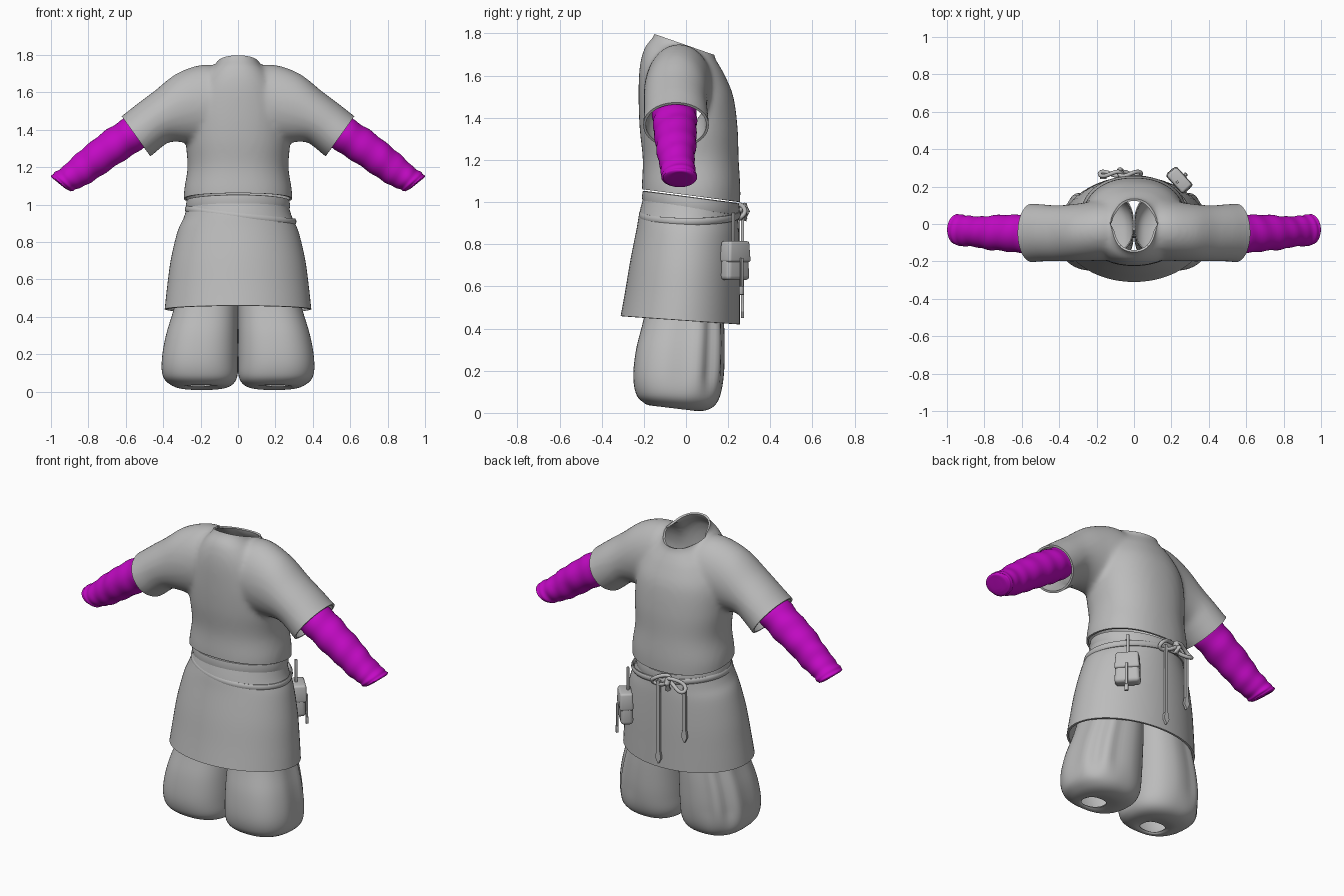
import bpy, bmesh, math
from mathutils import Vector as V, Matrix

if "Cube" in bpy.data.objects:
    bpy.data.objects.remove(bpy.data.objects["Cube"])


def mat(name, rgb):
    m = bpy.data.materials.new(name)
    m.diffuse_color = (*rgb, 1)
    m.use_nodes = True
    m.node_tree.nodes["Principled BSDF"].inputs["Base Color"].default_value = m.diffuse_color
    return m


GREY = mat("grey_cloth", (0.5, 0.5, 0.5))
PURPLE = mat("purple_cloth", (0.55, 0.003, 0.56))


def activate(ob):
    bpy.ops.object.select_all(action='DESELECT')
    ob.select_set(True)
    bpy.context.view_layer.objects.active = ob


def finish(name, bm, material=GREY, angle=50, wall=0):
    bmesh.ops.recalc_face_normals(bm, faces=bm.faces)
    me = bpy.data.meshes.new(name)
    bm.to_mesh(me)
    bm.free()
    ob = bpy.data.objects.new(name, me)
    bpy.context.collection.objects.link(ob)
    me.materials.append(material)
    activate(ob)
    if wall:
        mod = ob.modifiers.new("wall", 'SOLIDIFY')
        mod.thickness, mod.offset = wall, -1
        bpy.ops.object.modifier_apply(modifier="wall")
    bpy.ops.object.shade_smooth_by_angle(angle=math.radians(angle))
    return ob


def smooth_rows(rows, k=5):
    """Catmull-Rom interpolation between rows of numbers."""
    out = []
    for i in range(len(rows) - 1):
        a, b, c, d = (rows[max(0, min(len(rows) - 1, i + j))] for j in (-1, 0, 1, 2))
        for s in range(k):
            t = s / k
            out.append([0.5 * (2 * q + (r - p) * t + (2 * p - 5 * q + 4 * r - u) * t * t
                               + (3 * q - p - 3 * r + u) * t ** 3)
                        for p, q, r, u in zip(a, b, c, d)])
    return out + [list(rows[-1])]


def oval(c, a, b, n=48, p=1.0):
    def f(t):
        return math.copysign(abs(t) ** p, t)
    return [V(c) + V(a) * f(math.cos(2 * math.pi * i / n)) + V(b) * f(math.sin(2 * math.pi * i / n))
            for i in range(n)]


def level(row, n=48, p=1.0):
    """Horizontal ring from z, x0, x1, y0, y1, slope along y."""
    z, x0, x1, y0, y1, s = row
    h = (y1 - y0) / 2
    return oval(((x0 + x1) / 2, (y0 + y1) / 2, z), ((x1 - x0) / 2, 0, 0), (0, h, s * h), n, p)


def upright(row, n=40, p=1.0):
    """Ring across an arm from its top x,z, bottom x,z and y0, y1."""
    xt, zt, xb, zb, y0, y1 = row
    return oval(((xt + xb) / 2, (y0 + y1) / 2, (zt + zb) / 2),
                ((xt - xb) / 2, 0, (zt - zb) / 2), (0, (y1 - y0) / 2, 0), n, p)


def loft(bm, rings, cap0=True, cap1=True, closed=False):
    vs = [[bm.verts.new(p) for p in r] for r in rings]
    n = len(vs[0])
    pairs = list(zip(vs, vs[1:])) + ([(vs[-1], vs[0])] if closed else [])
    for a, b in pairs:
        for i in range(n):
            bm.faces.new((a[i], a[(i + 1) % n], b[(i + 1) % n], b[i]))
    if cap0:
        bm.faces.new(vs[0])
    if cap1:
        bm.faces.new(vs[-1])


def tube(name, pts, r, closed=False, flat=1.0):
    """Rope along points."""
    bm = bmesh.new()
    pts = [V(p) for p in pts]
    rings = []
    for i, p in enumerate(pts):
        if closed:
            d = pts[(i + 1) % len(pts)] - pts[i - 1]
        else:
            d = pts[min(i + 1, len(pts) - 1)] - pts[max(i - 1, 0)]
        side = d.cross(V((0.05, 0.1, 1))).normalized()
        rings.append(oval(p, side * r * flat, d.cross(side).normalized() * r, 10))
    loft(bm, rings, not closed, not closed, closed)
    return finish(name, bm)


# Tunic: torso and sleeves fused into one cloth shell, then opened at neck, cuffs and waist
bm = bmesh.new()
torso = [(0.93, -.285, .285, -.205, .255, 0), (1.06, -.29, .29, -.21, .258, 0),
         (1.2, -.27, .27, -.205, .25, 0), (1.35, -.28, .28, -.22, .245, 0),
         (1.5, -.27, .27, -.225, .225, 0), (1.62, -.22, .22, -.22, .185, -.1),
         (1.69, -.165, .165, -.195, .16, -.25), (1.745, -.115, .115, -.15, .135, -.35),
         (1.85, -.11, .11, -.14, .13, -.35)]
loft(bm, [level(r, p=0.9) for r in smooth_rows(torso)])
half = [(.16, 1.75, .15, 1.32, -.195, .13), (.32, 1.705, .27, 1.33, -.2, .11),
        (.45, 1.605, .36, 1.335, -.2, .1), (.55, 1.53, .41, 1.305, -.2, .105),
        (.62, 1.475, .47, 1.255, -.205, .11), (.7, 1.42, .55, 1.2, -.205, .115)]
mirrored = [(-a, b, -c, d, e, f) for a, b, c, d, e, f in reversed(half)]
loft(bm, [upright(r) for r in smooth_rows(mirrored + [(0, 1.7, 0, 1.35, -.19, .13)] + half)])
tunic = finish("fused_body", bm)
mod = tunic.modifiers.new("fuse", 'REMESH')
mod.mode, mod.voxel_size = 'VOXEL', 0.014
mod = tunic.modifiers.new("soften", 'SMOOTH')
mod.factor, mod.iterations = 0.5, 10
for m in ("fuse", "soften"):
    bpy.ops.object.modifier_apply(modifier=m)
bm = bmesh.new()
bm.from_mesh(tunic.data)
bpy.data.objects.remove(tunic)
for co, no in (((0, .03, 1.03), (0, -.13, -1)), ((0, 0, 1.745), (0, .35, 1)),
               ((.545, 0, 1.365), (.81, 0, -.58)), ((-.545, 0, 1.365), (-.81, 0, -.58))):
    bmesh.ops.bisect_plane(bm, geom=bm.verts[:] + bm.edges[:] + bm.faces[:],
                           plane_co=co, plane_no=no, clear_outer=True)
finish("tunic", bm, wall=0.012)

# Skirt of the tunic
skirt = [(1.02, -.262, .262, -.195, .24, -.13), (.93, -.29, .29, -.22, .248, -.1),
         (.85, -.325, .325, -.235, .252, -.08), (.7, -.36, .36, -.265, .255, -.07),
         (.55, -.38, .38, -.29, .255, -.07), (.44, -.392, .392, -.31, .255, -.07)]
bm = bmesh.new()
loft(bm, [level(r, 64) for r in smooth_rows(skirt)], False, False)
finish("skirt", bm, wall=0.012)

# Belt band, wrapped at a slight tilt
belt = [(z, -x, x, -.205 - e, .25 + e, -.13) for z, x, e in
        ((.965, .262, -.01), (.968, .274, 0), (.995, .279, .004), (1.022, .274, 0), (1.025, .262, -.01))]
bm = bmesh.new()
loft(bm, [level(r, 64) for r in belt], False, False)
finish("belt", bm)

# Second loose wrap that droops to one side
wrap = []
for i in range(64):
    t = 2 * math.pi * i / 64
    z = .942 - .034 * math.cos(t)
    d = 1.0 - z
    wrap.append(((.265 + .42 * d) * math.cos(t), .024 - .1 * d + (.222 + .2 * d) * math.sin(t), z))
tube("belt_wrap", wrap, 0.017, True, 0.5)

# Knot: two interlocked loops and a centre wrap
for i, (x, tilt) in enumerate(((-.125, .3), (-.02, -.35))):
    pts = [(x + .058 * math.cos(a), .268 + .012 * math.sin(2 * a),
            .955 + .026 * math.sin(a) + tilt * .058 * math.cos(a))
           for a in (2 * math.pi * k / 24 for k in range(24))]
    tube(f"knot_loop_{i + 1}", pts, 0.011, True)
tube("knot_centre", [(-.07, .272, .985), (-.075, .287, .955), (-.07, .272, .915)], 0.017)

# Hanging belt ends with pointed metal-like tips
for name, x, top, end in (("long_belt_end", -.005, .95, .45), ("short_belt_end", -.165, .94, .61)):
    bm = bmesh.new()
    rows = ((top, .009), (end + .07, .009), (end + .068, .014), (end + .03, .017), (end, .002))
    loft(bm, [[V((x + sx * w, .268 - abs(x) * .12 + sy * .007, z))
               for sx, sy in ((-1, -1), (1, -1), (1, 1), (-1, 1))] for z, w in rows])
    finish(name, bm, angle=30)

# Pouch, built at the origin and turned to sit on the hip
PLACE = Matrix.Translation((.24, .232, .72)) @ Matrix.Rotation(math.radians(-48), 4, 'Z')


def hip_box(name, size, pos, bevel=0.0, taper=1.0):
    b = bmesh.new()
    bmesh.ops.create_cube(b, size=1)
    for v in b.verts:
        k = taper if v.co.z > 0 else 1
        v.co = V((v.co.x * size[0] * k, v.co.y * size[1] * k, v.co.z * size[2])) + V(pos)
    if bevel:
        bmesh.ops.bevel(b, geom=b.edges[:], offset=bevel, segments=3, profile=0.5, affect='EDGES')
    b.transform(PLACE)
    finish(name, b, angle=40)


hip_box("pouch", (.145, .072, .18), (0, 0, 0), .02, .85)
hip_box("pouch_flap", (.14, .078, .1), (0, .003, .045), .012, .9)
hip_box("pouch_tie", (.016, .012, .15), (0, .048, -.06), .003)
hip_box("pouch_tie_tip", (.022, .016, .04), (0, .048, -.14), .004)
hip_box("pouch_hanger", (.014, .014, .16), (0, -.012, .15), .003)

# Baggy trouser legs with foot openings, and long under-sleeves
leg = [(.66, .0, .29, -.16, .16, 0), (.45, .0, .345, -.2, .18, 0), (.3, .0, .39, -.237, .185, 0),
       (.17, .0, .412, -.25, .18, 0), (.08, .004, .402, -.235, .16, -.03),
       (.035, .035, .355, -.2, .12, -.08), (.022, .09, .3, -.17, .05, -.12), (.035, .145, .275, -.155, -.03, -.12)]
arm = [(.53, 1.505, .44, 1.35, -.16, .05), (.61, 1.46, .505, 1.305, -.157, .05),
       (.7, 1.4, .6, 1.24, -.15, .05), (.8, 1.325, .71, 1.17, -.14, .045),
       (.88, 1.255, .795, 1.112, -.125, .04), (.945, 1.195, .86, 1.085, -.118, .045),
       (.985, 1.167, .885, 1.072, -.115, .052), (1.0, 1.15, .905, 1.075, -.1, .04),
       (.985, 1.135, .93, 1.09, -.06, .0)]
for side, s in (("right", 1), ("left", -1)):
    bm = bmesh.new()
    rings = []
    for row in smooth_rows(leg):
        ring = level(row, 64, 0.82)
        c = sum(ring, V()) / len(ring)
        fold = max(0, min(1, (row[0] - .06) / .12))
        for i, p in enumerate(ring):       # soft vertical folds on the outer back
            a = 2 * math.pi * i / 64
            window = max(0, math.cos(a - .75)) ** 3
            p -= (p - c) * (.05 * fold * window * (1 + math.cos(a * 9)))
            p.x *= s
        rings.append(ring)
    loft(bm, rings, False, False)
    finish(side + "_trouser_leg", bm, wall=0.006)

    bm = bmesh.new()
    rings = []
    for j, row in enumerate(smooth_rows(arm, 6)):
        ring = upright(row)
        c = sum(ring, V()) / len(ring)
        for i, p in enumerate(ring):       # wrinkles around the cloth
            a = 2 * math.pi * i / 40
            p += (p - c) * (.025 * math.sin(j * 1.15 + 1.2 * math.sin(a)) + .015 * math.sin(3 * a + j * .6))
            p.x *= s
        rings.append(ring)
    loft(bm, rings, False, True)
    finish(side + "_under_sleeve", bm, PURPLE)
